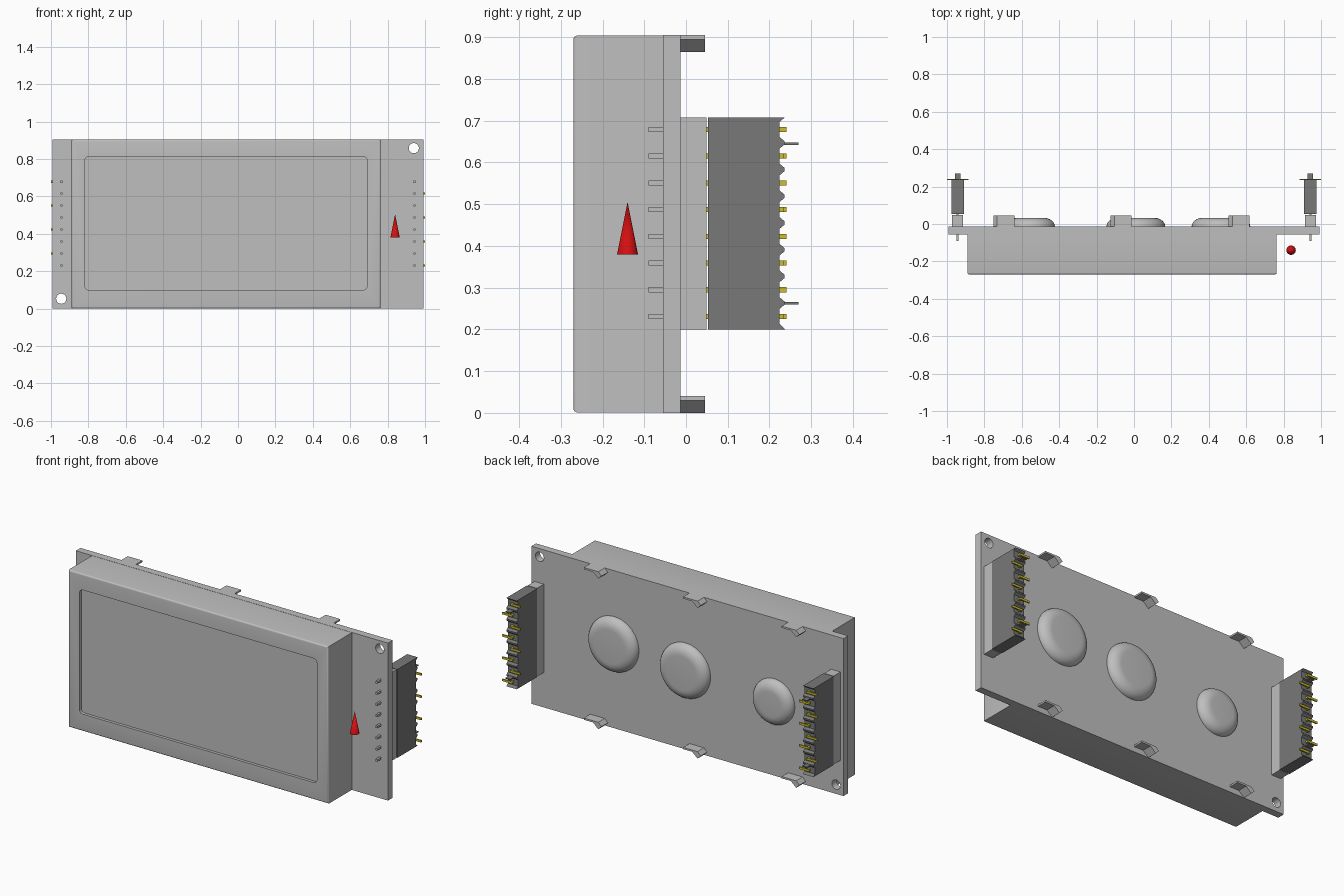
import bpy, bmesh, math
from mathutils import Matrix, Vector

if "Cube" in bpy.data.objects:
    bpy.data.objects.remove(bpy.data.objects["Cube"], do_unlink=True)


def material(name, rgb):
    m = bpy.data.materials.new(name)
    m.use_nodes = True
    m.diffuse_color = (*rgb, 1)
    m.node_tree.nodes["Principled BSDF"].inputs["Base Color"].default_value = (*rgb, 1)
    return m


GREY = material("light grey", (0.52, 0.52, 0.52))
DARK = material("dark grey", (0.19, 0.19, 0.19))
GOLD = material("gold yellow", (0.60, 0.52, 0.02))
RED = material("red", (0.65, 0.005, 0.005))


def finish(bm, name, mat):
    bmesh.ops.recalc_face_normals(bm, faces=bm.faces)
    me = bpy.data.meshes.new(name)
    bm.to_mesh(me)
    bm.free()
    me.materials.append(mat)
    ob = bpy.data.objects.new(name, me)
    bpy.context.collection.objects.link(ob)
    return ob


def add_box(bm, x0, x1, y0, y1, z0, z1):
    m = Matrix.Translation(((x0 + x1) / 2, (y0 + y1) / 2, (z0 + z1) / 2))
    m = m @ Matrix.Diagonal((x1 - x0, y1 - y0, z1 - z0, 1))
    return bmesh.ops.create_cube(bm, size=1, matrix=m)["verts"]


def boxes(name, mat, items):
    bm = bmesh.new()
    for b in items:
        add_box(bm, *b)
    return finish(bm, name, mat)


def add_prism(bm, points, direction):
    """Extrude a closed outline along a direction."""
    face = bm.faces.new([bm.verts.new(p) for p in points])
    new = bmesh.ops.extrude_face_region(bm, geom=[face])["geom"]
    bmesh.ops.translate(bm, vec=Vector(direction),
                        verts=[v for v in new if isinstance(v, bmesh.types.BMVert)])


def select_only(ob):
    bpy.ops.object.select_all(action="DESELECT")
    ob.select_set(True)
    bpy.context.view_layer.objects.active = ob


def smooth(ob):
    select_only(ob)
    bpy.ops.object.shade_smooth_by_angle(angle=math.radians(35))


def cut(ob, cutter):
    cutter.hide_render = True
    mod = ob.modifiers.new("cut", "BOOLEAN")
    mod.operation = "DIFFERENCE"
    mod.solver = "EXACT"
    mod.object = cutter
    select_only(ob)
    bpy.ops.object.modifier_apply(modifier=mod.name)
    bpy.data.objects.remove(cutter, do_unlink=True)


HEIGHT = 0.905
BACK = -0.013          # rear face of the board

# Circuit board with two mounting holes in opposite corners
board = boxes("circuit_board", GREY, [(-0.992, 0.992, -0.055, BACK, 0, HEIGHT)])
bm = bmesh.new()
for x, z in ((0.94, 0.858), (-0.945, 0.053)):
    bmesh.ops.create_cone(bm, cap_ends=True, segments=32, radius1=0.027, radius2=0.027,
                          depth=0.2, matrix=Matrix.Translation((x, -0.03, z))
                          @ Matrix.Rotation(math.pi / 2, 4, "X"))
cut(board, finish(bm, "hole_cutter", GREY))
smooth(board)

# Display frame with rounded front edges
bm = bmesh.new()
add_box(bm, -0.89, 0.763, -0.27, -0.055, 0.001, HEIGHT - 0.001)
edges = [e for e in bm.edges if all(v.co.y < -0.2 for v in e.verts)]
bmesh.ops.bevel(bm, geom=edges, offset=0.01, segments=4, profile=0.5, affect="EDGES")
frame = finish(bm, "display_frame", GREY)

# Recessed screen window with rounded corners
x0, x1, z0, z1, r = -0.818, 0.69, 0.10, 0.813, 0.02
outline = []
for i, (cx, cz) in enumerate(((x1 - r, z1 - r), (x0 + r, z1 - r),
                              (x0 + r, z0 + r), (x1 - r, z0 + r))):
    for k in range(6):
        a = math.pi / 2 * (i + k / 5)
        outline.append((cx + r * math.cos(a), -0.3, cz + r * math.sin(a)))
bm = bmesh.new()
add_prism(bm, outline, (0, 0.047, 0))
cut(frame, finish(bm, "window_cutter", GREY))
smooth(frame)

# Bent frame tabs behind the board, along the top and bottom edges
tab = [(0.02, 0), (0.054, 0.03), (0.112, 0.03), (0.112, 0.04), (0.02, 0.04), (0, 0.02)]
bm = bmesh.new()
for left in (-0.752, -0.125, 0.506):
    for z in (0, HEIGHT - 0.04):
        add_prism(bm, [(left + px, BACK - 0.002, z + pz) for px, pz in tab], (0, 0.06, 0))
finish(bm, "frame_tabs", GREY)

# Rounded blobs on the rear of the board
for n, (x, z, r) in enumerate(((0.465, 0.485, 0.157), (0.01, 0.455, 0.157),
                               (-0.553, 0.427, 0.13))):
    bm = bmesh.new()
    h, w = 0.047, 0.06
    prof = [(r, 0)] + [(r - w + w * math.cos(a), h * math.sin(a))
                       for a in (math.pi / 2 * k / 8 for k in range(1, 9))] + [(0, h)]
    vs = [bm.verts.new((x + px, BACK - 0.001 + py, z)) for px, py in prof]
    es = [bm.edges.new(pair) for pair in zip(vs, vs[1:])]
    bmesh.ops.spin(bm, geom=vs + es, cent=(x, 0, z), axis=(0, 1, 0),
                   angle=2 * math.pi, steps=48)
    bmesh.ops.remove_doubles(bm, verts=bm.verts, dist=1e-5)
    smooth(finish(bm, f"chip_blob_{n + 1}", GREY))

# Red pointer cone beside the display
bm = bmesh.new()
bmesh.ops.create_cone(bm, cap_ends=True, segments=32, radius1=0.025, radius2=0,
                      depth=0.125, matrix=Matrix.Translation((0.84, -0.14, 0.4425)))
smooth(finish(bm, "pointer_cone", RED))

# Two pin connectors, one at each end
PINS = [0.231 + 0.064 * i for i in range(8)]
for side, cx in (("right", -0.943), ("left", 0.943)):
    boxes(f"{side}_header_base", GREY, [(cx - 0.03, cx + 0.03, BACK, 0.049, 0.2, 0.708)])
    boxes(f"{side}_solder_pins", GREY,
          [(cx - 0.006, cx + 0.006, -0.09, -0.05, z - 0.006, z + 0.006) for z in PINS])

    # Socket housing with a notched rear edge
    rim = [(0.053, 0.2), (0.237, 0.2)]
    for i, z in enumerate(PINS):
        rim += [(0.224, z - 0.018), (0.224, z + 0.018)]
        if i < 7:
            rim += [(0.236, z + 0.028), (0.236, z + 0.036)]
    rim += [(0.237, 0.708), (0.053, 0.708)]
    bm = bmesh.new()
    add_prism(bm, [(cx - 0.033, y, z) for y, z in rim], (0.066, 0, 0))
    finish(bm, f"{side}_socket_housing", DARK)

    # Gold contacts, their ends bent alternately to each side
    contacts = []
    for i, z in enumerate(PINS):
        s = (1 if i % 2 == 0 else -1)
        xa, xb = sorted((cx - s * 0.008, cx + s * 0.057))
        contacts += [(cx - 0.006, cx + 0.006, 0.04, 0.24, z - 0.006, z + 0.006),
                     (xa, xb, 0.234, 0.241, z - 0.006, z + 0.006)]
    boxes(f"{side}_contacts", GOLD, contacts)

    # Thin latch blades
    boxes(f"{side}_latch_blades", DARK,
          [(cx - 0.015, cx + 0.015, 0.22, 0.27, z - 0.003, z + 0.003)
           for z in (0.263, 0.645)])
